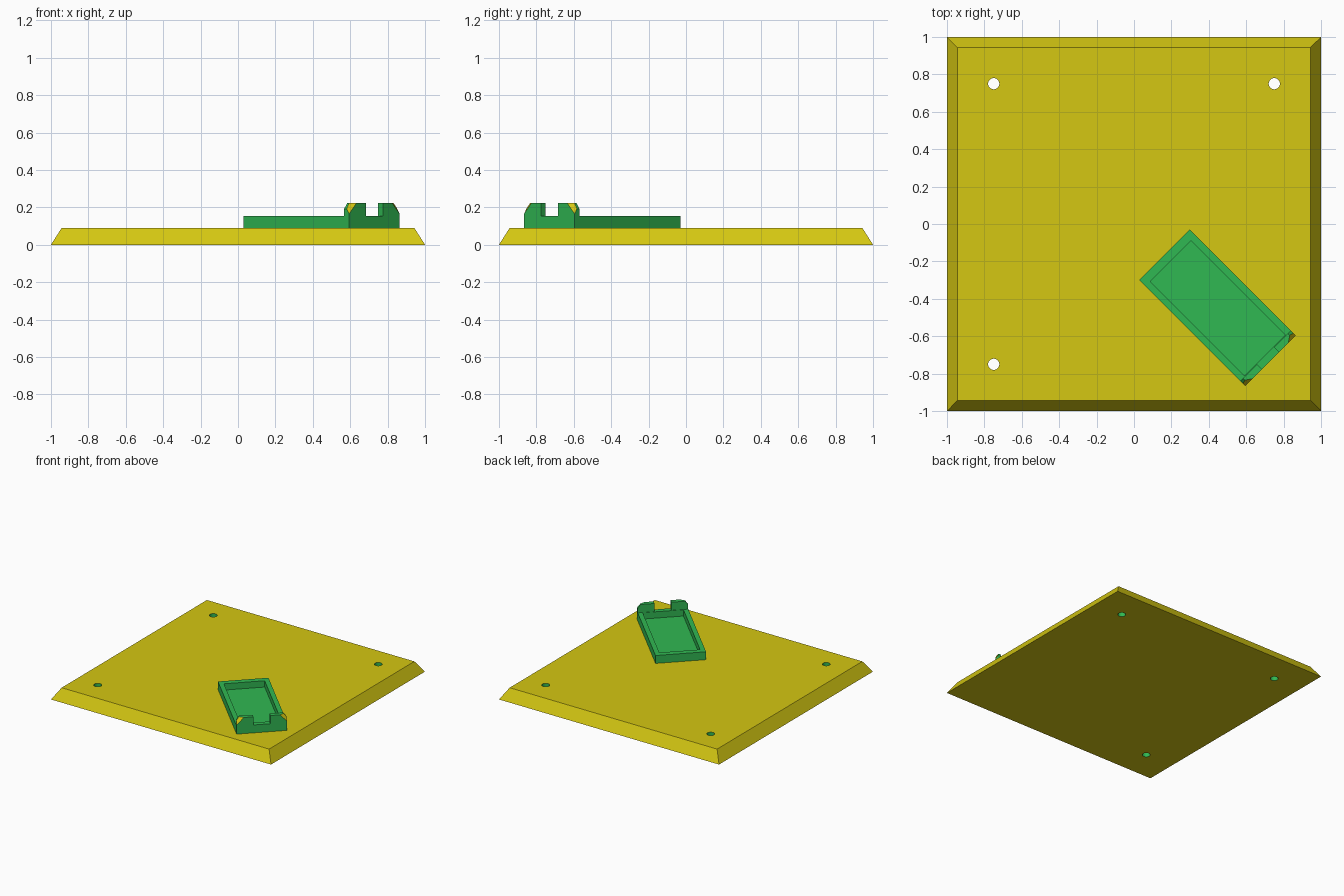
import bpy, bmesh, math
from mathutils import Vector

if "Cube" in bpy.data.objects:
    bpy.data.objects.remove(bpy.data.objects["Cube"])


def material(name, rgb):
    m = bpy.data.materials.new(name)
    m.diffuse_color = (*rgb, 1)
    m.use_nodes = True
    m.node_tree.nodes["Principled BSDF"].inputs["Base Color"].default_value = m.diffuse_color
    return m


YELLOW = material("yellow", (0.66, 0.57, 0.006))
GREEN = material("green", (0.03, 0.48, 0.085))
ANGLE = math.radians(-45)
CENTRE = (0.446, -0.448, 0)


def finish(bm, name, mats):
    bmesh.ops.recalc_face_normals(bm, faces=bm.faces)
    mesh = bpy.data.meshes.new(name)
    bm.to_mesh(mesh)
    bm.free()
    ob = bpy.data.objects.new(name, mesh)
    bpy.context.collection.objects.link(ob)
    for m in mats:
        mesh.materials.append(m)
    return ob


def stack(rings):
    """Closed solid through a list of rectangles (x0, x1, y0, y1, z)."""
    bm = bmesh.new()
    loops = [[bm.verts.new(p) for p in ((a, c, z), (b, c, z), (b, d, z), (a, d, z))]
             for a, b, c, d, z in rings]
    for lo, hi in zip(loops, loops[1:]):
        for i in range(4):
            j = (i + 1) % 4
            bm.faces.new((lo[i], lo[j], hi[j], hi[i]))
    bm.faces.new(loops[0])
    bm.faces.new(loops[-1])
    return bm


# Base plate with sloped edges
BASE_H = 0.09
plate = finish(stack([(-1, 1, -1, 1, 0), (-0.943, 0.943, -0.943, 0.943, BASE_H)]),
               "base_plate", [YELLOW, GREEN])

# Three screw holes through the plate
bm = bmesh.new()
for x, y in ((-0.75, 0.75), (0.75, 0.75), (-0.75, -0.75)):
    made = bmesh.ops.create_cone(bm, cap_ends=True, segments=24, radius1=0.03,
                                 radius2=0.03, depth=0.4)
    bmesh.ops.translate(bm, verts=made["verts"], vec=(x, y, 0))
cutter = finish(bm, "hole_cutter", [])
cutter.hide_render = True
mod = plate.modifiers.new("holes", "BOOLEAN")
mod.operation = "DIFFERENCE"
mod.solver = "EXACT"
mod.object = cutter
bpy.context.view_layer.objects.active = plate
bpy.ops.object.modifier_apply(modifier="holes")
bpy.data.objects.remove(cutter)
for f in plate.data.polygons:  # green hole walls
    f.material_index = 1 if abs(f.normal.z) < 0.1 else 0

# Open tray set diagonally on the plate
L, W, T = 0.4, 0.191, 0.037
RIM = 0.155
inner = (-L + 0.047, L - T - 0.004, -W + T, W - T)
tray = finish(stack([(-L, L - T, -W, W, BASE_H), (-L, L - T, -W, W, RIM),
                     (*inner, RIM), (*inner, 0.103)]), "tray", [GREEN])

# Raised end wall: notched in the middle, outer corners bevelled
TOP = 0.222
half = [(W, BASE_H), (W, 0.192), (W - 0.022, TOP), (0.064, TOP), (0.064, RIM)]
profile = half + [(-y, z) for y, z in reversed(half)]
bm = bmesh.new()
face = bm.faces.new([bm.verts.new((L - T, y, z)) for y, z in profile])
ext = bmesh.ops.extrude_face_region(bm, geom=[face])
bmesh.ops.translate(bm, vec=(T, 0, 0),
                    verts=[v for v in ext["geom"] if isinstance(v, bmesh.types.BMVert)])
bmesh.ops.recalc_face_normals(bm, faces=bm.faces)
for s in (-1, 1):  # yellow slanted cut on each front corner
    a = Vector((L, s * W, 0.165))
    b = Vector((L, s * (W - 0.055), TOP))
    c = Vector((L - T, s * W, TOP))
    n = (b - a).cross(c - a).normalized()
    if n.z < 0:
        n = -n
    cut = bmesh.ops.bisect_plane(bm, geom=bm.verts[:] + bm.edges[:] + bm.faces[:],
                                 plane_co=a, plane_no=n, clear_outer=True)
    edges = [e for e in cut["geom_cut"]
             if isinstance(e, bmesh.types.BMEdge) and e.is_boundary]
    for f in bmesh.ops.edgeloop_fill(bm, edges=edges)["faces"]:
        f.material_index = 1
wall = finish(bm, "end_wall", [GREEN, YELLOW])

for ob in (tray, wall):
    ob.location = CENTRE
    ob.rotation_euler.z = ANGLE
